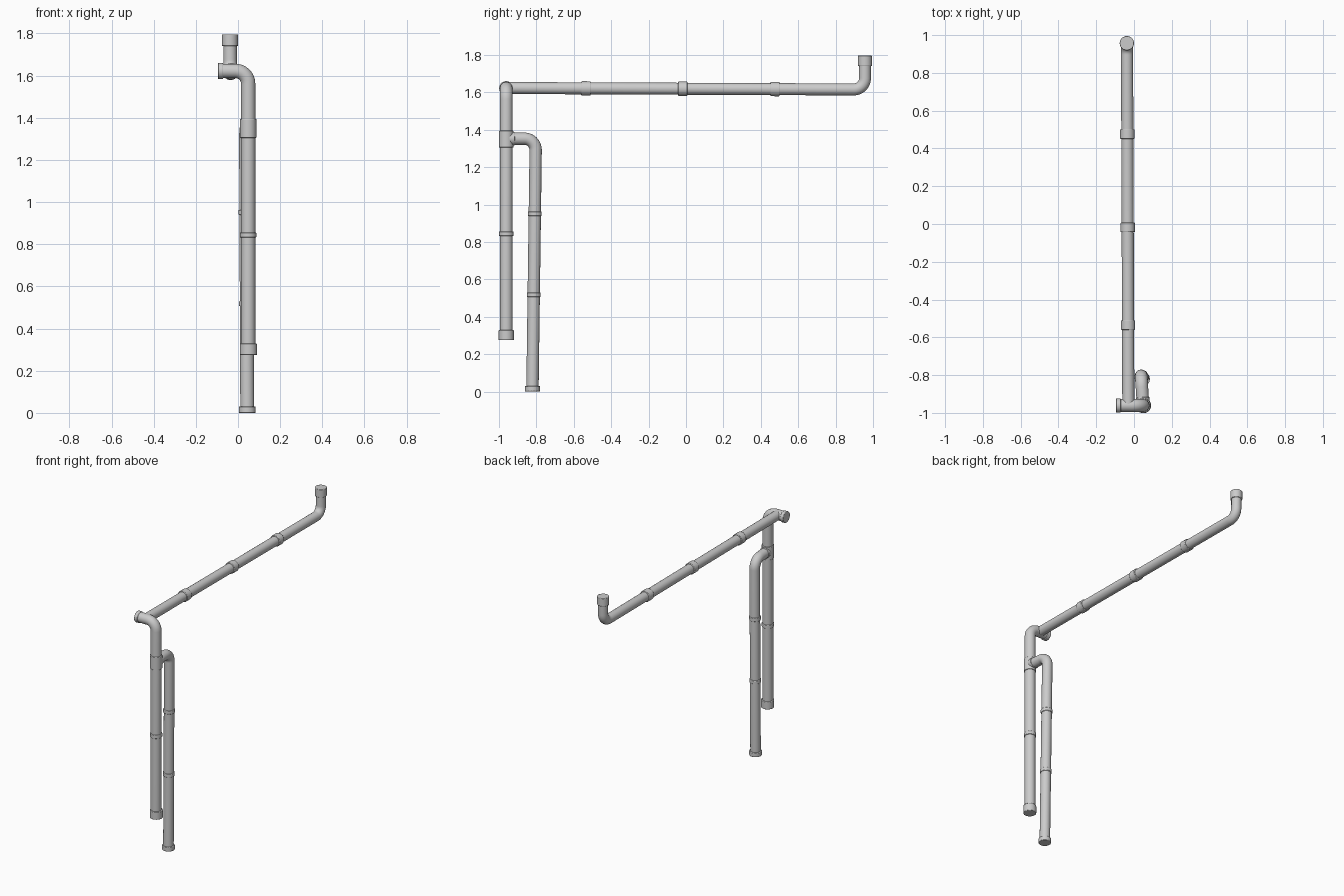
import bpy, math
from mathutils import Vector

if "Cube" in bpy.data.objects:
    bpy.data.objects.remove(bpy.data.objects["Cube"])


def finish(obj):
    bpy.ops.object.select_all(action='DESELECT')
    obj.select_set(True)
    bpy.context.view_layer.objects.active = obj
    if obj.type == 'CURVE':
        bpy.ops.object.convert(target='MESH')
        obj = bpy.context.view_layer.objects.active
    bpy.ops.object.shade_smooth_by_angle(angle=math.radians(35))
    return obj


def pipe(name, points, radius, bend=0.06, steps=8):
    """Round pipe along a path, with each inner corner turned into an elbow."""
    pts = [Vector(p) for p in points]
    path = [pts[0]]
    for a, b, c in zip(pts, pts[1:], pts[2:]):
        u, v = (a - b).normalized(), (c - b).normalized()
        half = u.angle(v) / 2
        centre = b + (u + v).normalized() * bend / math.sin(half)
        start = b + u * bend / math.tan(half) - centre
        end = b + v * bend / math.tan(half) - centre
        for i in range(steps + 1):
            d = start.lerp(end, 0.5 - 0.5 * math.tan(math.pi / 4 * (1 - 2 * i / steps)))
            path.append(centre + d.normalized() * bend)
    path.append(pts[-1])
    curve = bpy.data.curves.new(name, 'CURVE')
    curve.dimensions = '3D'
    curve.bevel_depth = radius
    curve.bevel_resolution = 10
    curve.use_fill_caps = True
    spline = curve.splines.new('POLY')
    spline.points.add(len(path) - 1)
    for sp, p in zip(spline.points, path):
        sp.co = (*p, 1)
    obj = bpy.data.objects.new(name, curve)
    bpy.context.collection.objects.link(obj)
    return finish(obj)


def collar(name, a, b, radius):
    """Wider coupling between two points, with slightly softened rims."""
    a, b = Vector(a), Vector(b)
    bpy.ops.mesh.primitive_cylinder_add(vertices=28, radius=radius, depth=(b - a).length,
                                        location=(a + b) / 2)
    obj = bpy.context.object
    obj.name = name
    obj.rotation_euler = (b - a).to_track_quat('Z', 'Y').to_euler()
    bevel = obj.modifiers.new('rim', 'BEVEL')
    bevel.width = 0.003
    bevel.segments = 2
    bevel.limit_method = 'ANGLE'
    return finish(obj)


# Main downpipe with top elbow and side outlet
MX, MY = 0.048, -0.961
pipe('main_downpipe', [(MX, MY, 0.28), (MX, MY, 1.622), (-0.09, MY, 1.622)], 0.034)
collar('main_end_socket', (MX + 0.002, MY, 0.275), (MX + 0.002, MY, 0.328), 0.041)
collar('main_joint', (MX, MY, 0.832), (MX, MY, 0.856), 0.039)
collar('tee_body', (MX, MY, 1.305), (MX, MY, 1.395), 0.039)
collar('side_outlet_cap', (-0.095, MY, 1.622), (-0.07, MY, 1.622), 0.038)

# Long horizontal run ending in an upturned elbow
Y0, Y1 = -0.955, 0.957
run_start, run_end = Vector((-0.030, Y0, 1.623)), Vector((-0.037, Y1, 1.615))
pipe('horizontal_run', [run_start, run_end, (-0.038, Y1, 1.79)], 0.032)
direction = (run_end - run_start).normalized()
for i, y in enumerate((-0.535, -0.018, 0.476)):
    mid = run_start.lerp(run_end, (y - Y0) / (Y1 - Y0))
    collar(f'run_joint_{i + 1}', mid - direction * 0.025, mid + direction * 0.025, 0.038)
collar('upturn_socket', (-0.038, Y1, 1.74), (-0.038, Y1, 1.796), 0.038)

# Branch from the tee, dropping to the ground at a slight lean
top, foot = Vector((0.038, -0.803, 1.352)), Vector((0.044, -0.821, 0.0))
pipe('branch_downpipe', [(MX, MY, 1.352), top, foot + Vector((0, 0, 0.003))], 0.033)
collar('tee_branch_stub', (MX, MY, 1.352), (MX - 0.002, -0.917, 1.352), 0.036)
for i, z in enumerate((0.951, 0.518)):
    mid = foot.lerp(top, z / top.z)
    collar(f'branch_joint_{i + 1}', mid - Vector((0, 0, 0.012)), mid + Vector((0, 0, 0.012)), 0.037)
collar('branch_foot_socket', foot, foot + Vector((0, 0, 0.03)), 0.040)
